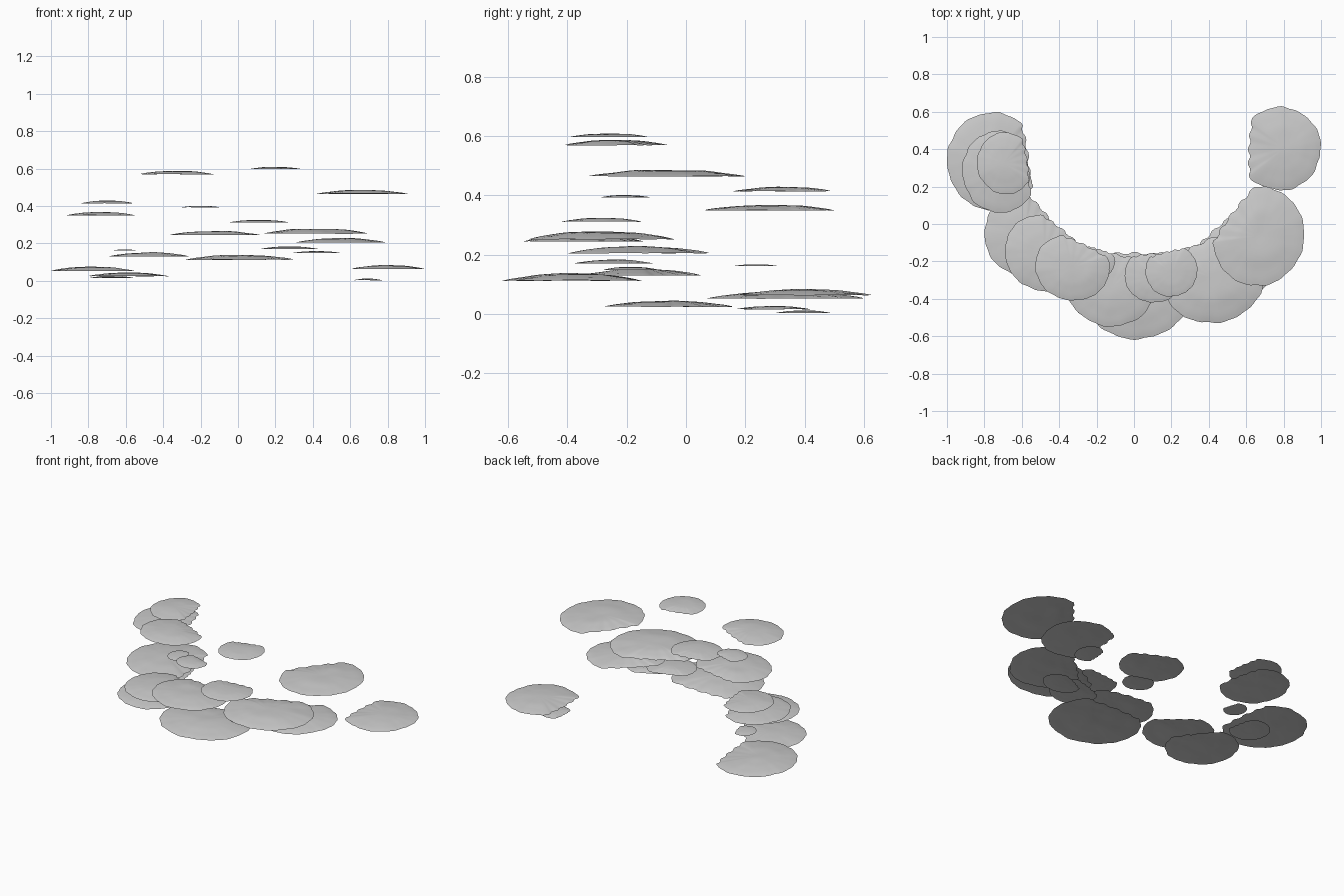
import bpy, bmesh, math, random
from mathutils import Vector, noise

if "Cube" in bpy.data.objects:
    bpy.data.objects.remove(bpy.data.objects["Cube"])

random.seed(4)
TRUNK = Vector((0.03, 0.44))   # centre of the missing trunk the brackets wrap around
SEG, RINGS = 72, 12

# x min, x max, y min, y max, z low, z high of each bracket cap
CAPS = [
    (-0.53, -0.13, -0.41, -0.06, 0.568, 0.589),
    (0.06, 0.34, -0.39, -0.13, 0.596, 0.610),
    (0.42, 0.91, -0.33, 0.20, 0.463, 0.488),
    (-0.84, -0.56, 0.16, 0.49, 0.413, 0.430),
    (-0.92, -0.55, 0.06, 0.50, 0.348, 0.370),
    (-0.30, -0.10, -0.29, -0.12, 0.392, 0.402),
    (-0.05, 0.27, -0.42, -0.15, 0.310, 0.327),
    (-0.37, 0.12, -0.55, -0.14, 0.243, 0.268),
    (0.14, 0.70, -0.53, -0.04, 0.250, 0.282),
    (0.31, 0.79, -0.40, 0.08, 0.203, 0.230),
    (0.12, 0.43, -0.38, -0.11, 0.169, 0.185),
    (-0.67, -0.54, 0.16, 0.31, 0.161, 0.168),
    (0.29, 0.55, -0.28, -0.09, 0.147, 0.160),
    (-0.69, -0.26, -0.36, 0.05, 0.128, 0.153),
    (-0.28, 0.30, -0.62, -0.15, 0.110, 0.139),
    (-1.00, -0.55, 0.07, 0.60, 0.050, 0.077),
    (-0.80, -0.37, -0.28, 0.16, 0.023, 0.046),
    (0.61, 1.00, 0.18, 0.63, 0.062, 0.085),
    (0.62, 0.77, 0.30, 0.49, 0.002, 0.013),
    (-0.79, -0.56, 0.17, 0.42, 0.015, 0.028),
]


def outline(angle, seed):
    """Wavy ellipse, flattened on the trunk side with small torn notches."""
    ca, sa = math.cos(angle), math.sin(angle)
    pts = []
    for i in range(SEG):
        t = 2 * math.pi * i / SEG
        wave = 1 + 0.035 * noise.noise(Vector((2.5 * math.cos(t), 2.5 * math.sin(t), seed * 3.7)))
        wave += 0.008 * math.sin(18 * t + seed)
        u, v = 0.95 * wave * math.cos(t), wave * math.sin(t)
        limit = -0.74 + 0.1 * v * v
        if u < limit:
            u = limit + (0.04 if (i // 2) % 2 else 0)
        pts.append((u * ca - v * sa, u * sa + v * ca))
    return pts


def bracket(index, x0, x1, y0, y1, z0, z1):
    centre = Vector(((x0 + x1) / 2, (y0 + y1) / 2))
    d = centre - TRUNK
    pts = outline(math.atan2(d.y, d.x), index)
    # fit the outline to its footprint
    xs, ys = [p[0] for p in pts], [p[1] for p in pts]
    fit = lambda a, lo, hi, b0, b1: b0 + (a - lo) / (hi - lo) * (b1 - b0)
    rim = [Vector((fit(p[0], min(xs), max(xs), x0, x1),
                   fit(p[1], min(ys), max(ys), y0, y1))) for p in pts]
    h = z1 - z0

    bm = bmesh.new()

    def vert(p, r, rise):
        n = noise.noise(Vector((p.x * 9, p.y * 9, index * 5.1)))
        fine = math.sin(r * 16) * 0.03 * r
        z = z0 + 0.08 * h + rise * h * (1 - r ** 2.4) + h * (0.14 * n + fine) * (1 - 0.4 * r)
        return bm.verts.new((p.x, p.y, max(z, 0)))

    edge = [vert(p, 1, 0) for p in rim]
    # domed top and shallow hollow underside share the thin rim
    for rise, up in ((0.82, True), (0.30, False)):
        outer = edge
        for k in range(RINGS - 1, 0, -1):
            r = k / RINGS
            inner = [vert(centre.lerp(p, r), r, rise) for p in rim]
            for i in range(SEG):
                j = (i + 1) % SEG
                q = (outer[i], outer[j], inner[j], inner[i])
                bm.faces.new(q if up else q[::-1])
            outer = inner
        tip = vert(centre, 0, rise)
        for i in range(SEG):
            q = (outer[i], outer[(i + 1) % SEG], tip)
            bm.faces.new(q if up else q[::-1])
    # keep the rim crisp, everything else smooth
    for f in bm.faces:
        f.smooth = True
    for i in range(SEG):
        bm.edges.get((edge[i], edge[(i + 1) % SEG])).smooth = False

    mesh = bpy.data.meshes.new("bracket_fungus_cap")
    bm.to_mesh(mesh)
    bm.free()
    obj = bpy.data.objects.new(f"bracket_fungus_cap_{index + 1:02d}", mesh)
    bpy.context.collection.objects.link(obj)


for i, cap in enumerate(CAPS):
    bracket(i, *cap)
